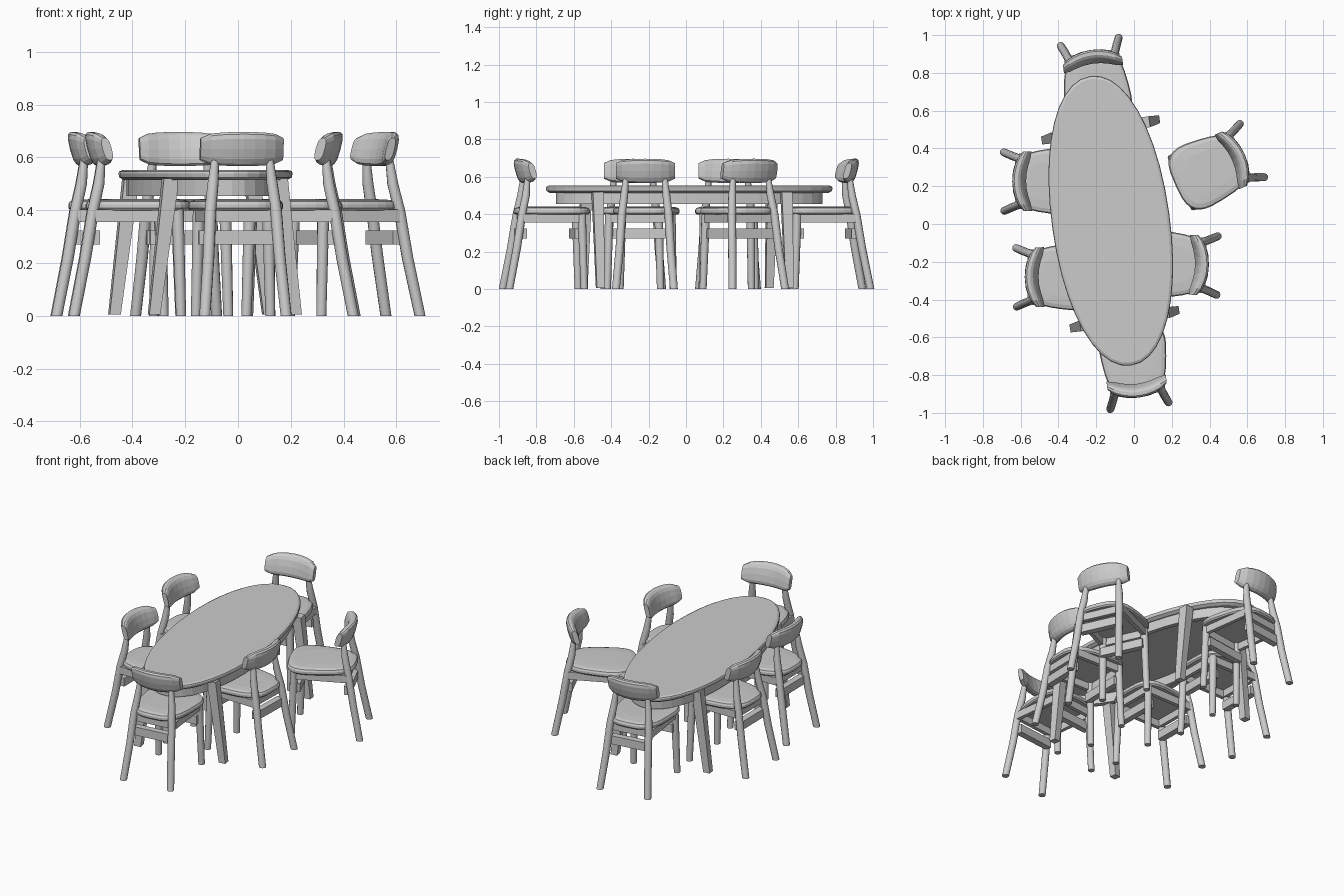
import bpy
import bmesh
from math import sin, cos, pi, radians, atan2
from mathutils import Matrix, Vector

if "Cube" in bpy.data.objects:
    bpy.data.objects.remove(bpy.data.objects["Cube"])


def mesh_from_lofts(name, lofts, closed=False):
    """Each loft is a list of equal-length rings, capped at both ends."""
    verts, faces = [], []
    for rings in lofts:
        base, n, m = len(verts), len(rings[0]), len(rings)
        for r in rings:
            verts += [tuple(p) for p in r]
        for i in range(m if closed else m - 1):
            j = (i + 1) % m
            for k in range(n):
                l = (k + 1) % n
                faces.append((base + i * n + k, base + i * n + l, base + j * n + l, base + j * n + k))
        if not closed:
            faces.append(tuple(base + k for k in reversed(range(n))))
            faces.append(tuple(base + (m - 1) * n + k for k in range(n)))
    me = bpy.data.meshes.new(name)
    me.from_pydata(verts, [], faces)
    bm = bmesh.new()
    bm.from_mesh(me)
    bmesh.ops.recalc_face_normals(bm, faces=bm.faces)
    bm.to_mesh(me)
    bm.free()
    return me


def place(name, me, matrix=None):
    ob = bpy.data.objects.new(name, me)
    bpy.context.collection.objects.link(ob)
    if matrix:
        ob.matrix_world = matrix
    return ob


def tube(path, sides=12):
    """Stacked round rings: path points are (x, y, z, radius)."""
    return [[(x + r * cos(2 * pi * k / sides), y + r * sin(2 * pi * k / sides), z)
             for k in range(sides)] for x, y, z, r in path]


def box(x0, x1, y0, y1, z0, z1):
    return [[(x0, y0, z), (x1, y0, z), (x1, y1, z), (x0, y1, z)] for z in (z0, z1)]


def spow(c, e):
    return abs(c) ** e * (1 if c >= 0 else -1)


def ellipse(a, b, z, n=40, e=0.95):
    return [(a * spow(cos(2 * pi * k / n), e), b * spow(sin(2 * pi * k / n), e), z) for k in range(n)]


# ---- table (local x = short axis, local y = long axis)
A, B = 0.312, 0.774
table_matrix = Matrix.Translation((-0.123, 0.017, 0)) @ Matrix.Rotation(radians(8), 4, 'Z')
top = [ellipse(A + d, B + d, z) for d, z in
       ((-0.02, 0.515), (-0.003, 0.525), (0, 0.54), (-0.003, 0.547), (-0.016, 0.553))]
place("table_top", mesh_from_lofts("table_top", [top]), table_matrix)
apron = [ellipse(A + d, B + d * 1.8, z) for d, z in
         ((-0.03, 0.455), (-0.03, 0.52), (-0.055, 0.52), (-0.055, 0.455))]
place("table_apron", mesh_from_lofts("table_apron", [apron], closed=True), table_matrix)

# splayed square table legs, leaning in toward the table's long axis
for fx, fy in ((-0.468, 0.445), (0.115, 0.552), (0.218, -0.458), (-0.318, -0.55)):
    s = -1 if fx > -0.123 else 1
    rings = []
    for z, h, t in ((0.005, 0.021, 0), (0.52, 0.029, 1)):
        c = Vector((fx + s * 0.062 * t, fy + s * 0.015 * t, z))
        rot = Matrix.Rotation(radians(9), 3, 'Z')
        rings.append([c + rot @ Vector((i * h, j * h, 0))
                      for i, j in ((-1, -1), (1, -1), (1, 1), (-1, 1))])
    place("table_leg", mesh_from_lofts("table_leg", [rings]))


# ---- chair parts (local x = width, local +y = toward the backrest)
def seat_ring(scale, z, n=32):
    ring = []
    for k in range(n):
        a = 2 * pi * k / n
        y = 0.2 * spow(sin(a), 0.66) * scale
        x = 0.172 * spow(cos(a), 0.6) * scale * (1 - 0.75 * y)
        ring.append((x, y, z))
    return ring


seat = mesh_from_lofts("seat", [[seat_ring(s, z) for s, z in
       ((0.96, 0.400), (1.0, 0.408), (1.0, 0.422), (0.97, 0.433), (0.86, 0.439), (0.6, 0.442))]])

rails = mesh_from_lofts("seat_rails", [
    box(-0.135, 0.135, -0.168, -0.145, 0.355, 0.402),
    box(-0.12, 0.12, 0.15, 0.173, 0.355, 0.402),
    box(-0.147, -0.124, -0.16, 0.165, 0.355, 0.402),
    box(0.124, 0.147, -0.16, 0.165, 0.355, 0.402)])

stretchers = mesh_from_lofts("stretchers", [
    box(-0.135, 0.135, -0.147, -0.11, 0.27, 0.323),
    box(-0.125, 0.125, 0.147, 0.187, 0.27, 0.323)])

front_legs = mesh_from_lofts("front_legs", [
    tube([(s * 0.142, -0.16, 0, 0.019), (s * 0.132, -0.147, 0.405, 0.023)]) for s in (-1, 1)])

back_legs = mesh_from_lofts("back_legs", [
    tube([(s * 0.155, 0.245, 0, 0.021), (s * 0.136, 0.202, 0.22, 0.022), (s * 0.125, 0.173, 0.40, 0.022),
          (s * 0.113, 0.151, 0.5, 0.021), (s * 0.102, 0.139, 0.61, 0.014)]) for s in (-1, 1)])


# curved, slightly leaning back pad
def back_ring(t, n=14):
    x = 0.158 * t
    end = max(0.0, abs(t) - 0.75) / 0.25
    h = 0.066 - 0.010 * t * t - 0.014 * end
    d = 0.029 * (1 - 0.4 * end)
    ring = []
    for k in range(n):
        a = 2 * pi * k / n
        dz = h * spow(sin(a), 0.65)
        y = 0.165 - 0.045 * t * t + d * spow(cos(a), 0.75) + 0.26 * dz
        ring.append((x, y, 0.632 + dz))
    return ring


backrest = mesh_from_lofts("backrest", [[back_ring(t) for t in
           (1, 0.95, 0.78, 0.53, 0.27, 0, -0.27, -0.53, -0.78, -0.95, -1)]])

# ---- six chairs: position and outward direction of the backrest
chairs = ((0.0, -0.719, 0.116, -0.993), (-0.2, 0.722, -0.141, 0.99),
          (-0.443, 0.227, -1, -0.01), (-0.377, -0.28, -1, -0.01),
          (0.195, -0.214, 1, -0.023), (0.402, 0.287, 0.909, 0.416))
for cx, cy, dx, dy in chairs:
    m = Matrix.Translation((cx, cy, 0)) @ Matrix.Rotation(atan2(dy, dx) - pi / 2, 4, 'Z')
    for me in (seat, rails, stretchers, front_legs, back_legs, backrest):
        ob = place("chair_" + me.name, me, m)

# round legs shade smooth along their sides
for me in (front_legs, back_legs):
    for p in me.polygons:
        p.use_smooth = len(p.vertices) == 4
